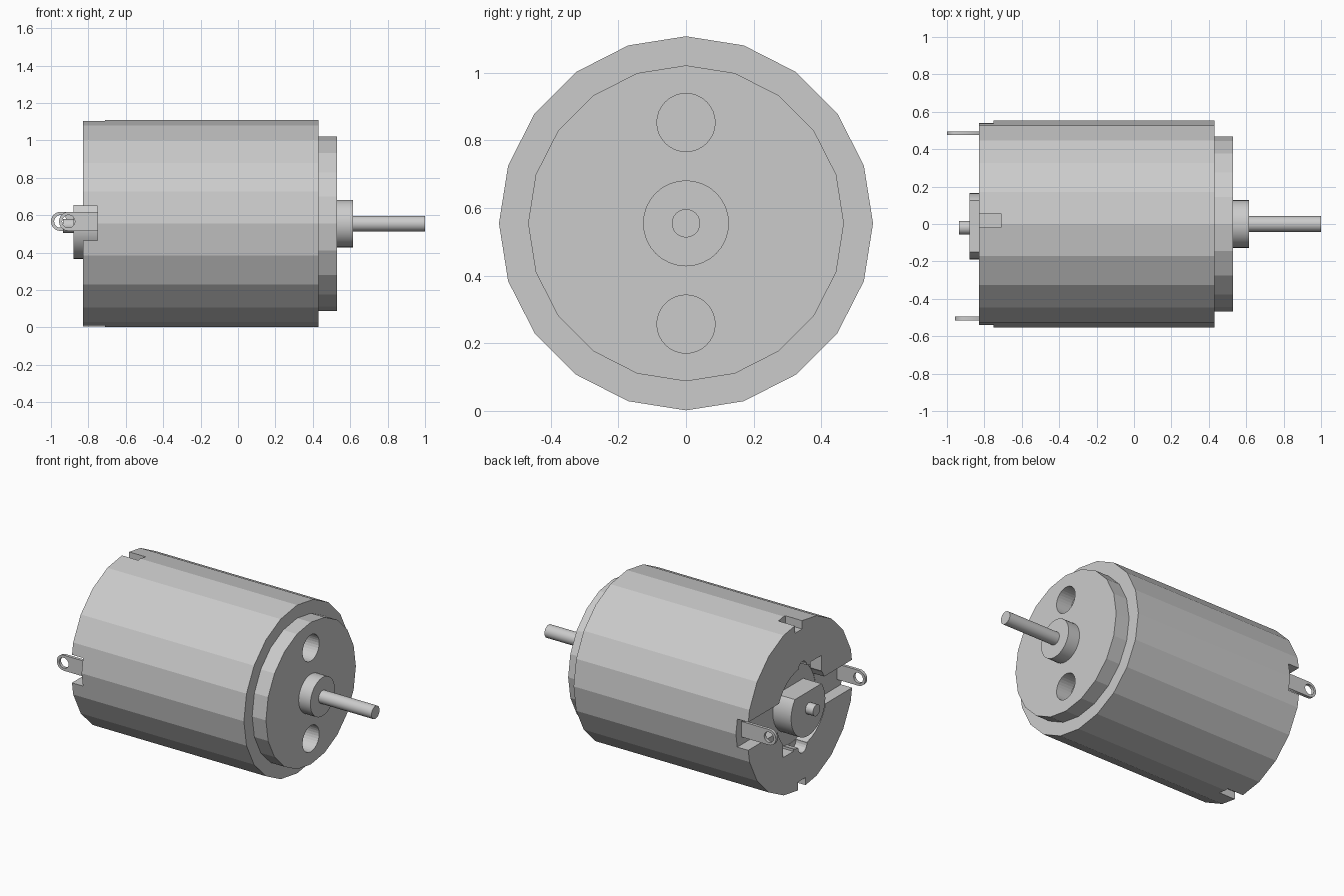
import bpy, bmesh, math
from mathutils import Vector

if "Cube" in bpy.data.objects:
    bpy.data.objects.remove(bpy.data.objects["Cube"])

CZ = 0.555  # axis height


def finish(name, bm, smooth=False):
    bmesh.ops.recalc_face_normals(bm, faces=bm.faces)
    me = bpy.data.meshes.new(name)
    bm.to_mesh(me)
    bm.free()
    ob = bpy.data.objects.new(name, me)
    bpy.context.collection.objects.link(ob)
    if smooth:
        bpy.context.view_layer.objects.active = ob
        bpy.ops.object.select_all(action='DESELECT')
        ob.select_set(True)
        bpy.ops.object.shade_smooth_by_angle(angle=math.radians(30))
    return ob


def lathe(name, profile, sides, y=0, z=CZ, flat=None, smooth=False):
    """Stack of rings along x; profile is (x, radius); flat clips the top."""
    bm = bmesh.new()
    rings = []
    for x, r in profile:
        rings.append([bm.verts.new((x, y + r * math.cos(2 * math.pi * i / sides),
                                    z + r * math.sin(2 * math.pi * i / sides)))
                      for i in range(sides)])
    for a, b in zip(rings, rings[1:]):
        for i in range(sides):
            j = (i + 1) % sides
            bm.faces.new((a[i], a[j], b[j], b[i]))
    bm.faces.new(rings[0])
    bm.faces.new(rings[-1])
    if flat is not None:
        cut = bmesh.ops.bisect_plane(bm, geom=bm.verts[:] + bm.edges[:] + bm.faces[:],
                                     plane_co=(0, 0, flat), plane_no=(0, 0, 1), clear_outer=True)
        edges = [e for e in cut['geom_cut'] if isinstance(e, bmesh.types.BMEdge)]
        bmesh.ops.holes_fill(bm, edges=edges)
    return finish(name, bm, smooth)


def box(name, lo, hi):
    bm = bmesh.new()
    bmesh.ops.create_cube(bm, size=1)
    lo, hi = Vector(lo), Vector(hi)
    for v in bm.verts:
        v.co = (lo + hi) / 2 + v.co * (hi - lo)
    return finish(name, bm)


def cut(target, cutter):
    mod = target.modifiers.new("cut", 'BOOLEAN')
    mod.operation, mod.solver, mod.object = 'DIFFERENCE', 'EXACT', cutter
    cutter.hide_render = True
    dg = bpy.context.evaluated_depsgraph_get()
    me = bpy.data.meshes.new_from_object(target.evaluated_get(dg))
    target.modifiers.clear()
    target.data = me
    bpy.data.objects.remove(cutter)


# Twenty-sided housing with rear cap band and stepped front plate
R = 0.553
body = lathe("housing", [(-0.83, R), (-0.75, R), (0.43, R), (0.43, 0.467), (0.53, 0.467)], 20)

# Round recess behind, then openings repeated with half-turn symmetry
cut(body, lathe("recess_cutter", [(-0.748, 0.26), (-0.9, 0.26)], 32, -0.015, 0.54))
for s in (1, -1):
    # front vent hole
    cut(body, lathe("vent_cutter", [(0.42, 0.086), (0.6, 0.086)], 32, 0, CZ + s * 0.298))
    # small rear hole
    cut(body, lathe("pin_cutter", [(-0.75, 0.045), (-0.9, 0.045)], 20, -0.025, 0.535 + s * 0.255))
    # rim notch at top and bottom
    ys = sorted((s * -0.02, s * 0.055))
    zs = sorted((CZ + s * 0.495, CZ + s * 0.7))
    cut(body, box("notch_cutter", (-0.95, ys[0], zs[0]), (-0.71, ys[1], zs[1])))
    # terminal channel through the side of the rear cap
    ys = sorted((s * 0.22, s * 0.7))
    cut(body, box("channel_cutter", (-0.95, ys[0], 0.466), (-0.75, ys[1], 0.65)))
    # square pocket next to the recess
    ys = sorted((-0.02 - s * 0.09, -0.02 - s * 0.2))
    zs = sorted((0.54 + s * 0.14, 0.54 + s * 0.26))
    cut(body, box("pocket_cutter", (-0.95, ys[0], zs[0]), (-0.752, ys[1], zs[1])))

# Bearing, shaft and rear boss with a flat on top
lathe("front_bearing", [(0.52, 0.127), (0.615, 0.127)], 32, smooth=True)
lathe("shaft", [(0.60, 0.042), (1.0, 0.042)], 24, smooth=True)
lathe("rear_boss", [(-0.74, 0.178), (-0.88, 0.178)], 32, -0.012, 0.543, flat=0.655, smooth=True)
lathe("rear_shaft_end", [(-0.87, 0.037), (-0.935, 0.037)], 20, -0.02, 0.543, smooth=True)


# Flat terminals: rounded tab with an eyelet
def terminal(name, tip, y):
    cu = bpy.data.curves.new(name, 'CURVE')
    cu.dimensions, cu.fill_mode, cu.extrude = '2D', 'BOTH', 0.01
    r, cx = 0.051, tip + 0.051

    def arc(rad, a0, a1, n):
        return [(cx + rad * math.cos(a0 + (a1 - a0) * i / n),
                 rad * math.sin(a0 + (a1 - a0) * i / n)) for i in range(n + 1)]
    outline = arc(r, math.pi / 2, 1.5 * math.pi, 12) + [(-0.745, -r), (-0.745, r)]
    for pts in (outline, arc(0.034, 0, 2 * math.pi, 20)[:-1]):
        sp = cu.splines.new('POLY')
        sp.points.add(len(pts) - 1)
        for p, (px, pz) in zip(sp.points, pts):
            p.co = (px, pz, 0, 1)
        sp.use_cyclic_u = True
    tmp = bpy.data.objects.new(name + "_curve", cu)
    bpy.context.collection.objects.link(tmp)
    dg = bpy.context.evaluated_depsgraph_get()
    me = bpy.data.meshes.new_from_object(tmp.evaluated_get(dg))
    bpy.data.objects.remove(tmp)
    ob = bpy.data.objects.new(name, me)
    ob.location = (0, y, 0.567)
    ob.rotation_euler = (math.pi / 2, 0, 0)
    bpy.context.collection.objects.link(ob)


terminal("back_terminal", -1.0, 0.485)
terminal("front_terminal", -0.957, -0.505)
